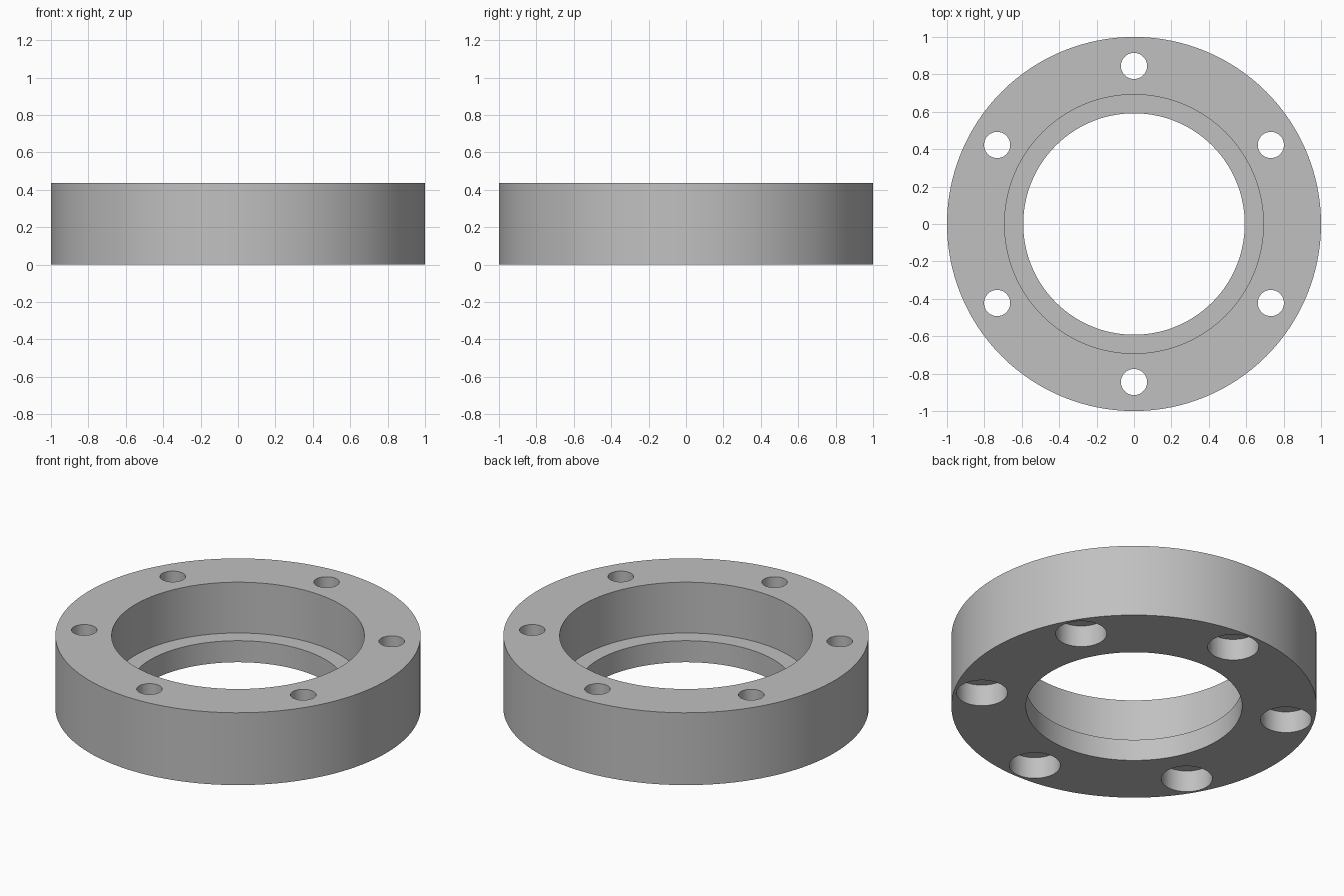
import bpy, bmesh, math

if "Cube" in bpy.data.objects:
    bpy.data.objects.remove(bpy.data.objects["Cube"])

HEIGHT, LEDGE = 0.437, 0.13


def lathe(name, profile, segments, centres=((0, 0),)):
    """Spin a closed (radius, z) profile around a vertical axis at each centre."""
    bm = bmesh.new()
    for cx, cy in centres:
        rings = []
        for r, z in profile:
            if r == 0:
                rings.append([bm.verts.new((cx, cy, z))] * segments)
            else:
                rings.append([bm.verts.new((cx + r * math.cos(2 * math.pi * i / segments),
                                            cy + r * math.sin(2 * math.pi * i / segments), z))
                              for i in range(segments)])
        for k, a in enumerate(rings):
            b = rings[(k + 1) % len(rings)]
            if a[0] is a[1] and b[0] is b[1]:
                continue
            for i in range(segments):
                j = (i + 1) % segments
                bm.faces.new(list(dict.fromkeys((a[i], a[j], b[j], b[i]))))
    bmesh.ops.recalc_face_normals(bm, faces=bm.faces)
    mesh = bpy.data.meshes.new(name)
    bm.to_mesh(mesh)
    bm.free()
    obj = bpy.data.objects.new(name, mesh)
    bpy.context.collection.objects.link(obj)
    return obj


steel = bpy.data.materials.new("grey metal")
steel.diffuse_color = (0.53, 0.53, 0.53, 1)
steel.use_nodes = True
steel.node_tree.nodes["Principled BSDF"].inputs["Base Color"].default_value = steel.diffuse_color

# Flange ring with a wide recess from the top and a narrower through bore
ring = lathe("flange_ring", [(1, 0), (1, HEIGHT), (0.692, HEIGHT), (0.692, LEDGE),
                             (0.592, LEDGE), (0.592, 0)], 128)
ring.data.materials.append(steel)

# Six bolt holes, counterbored from below
centres = [(0.845 * math.cos(math.radians(90 + 60 * k)),
            0.845 * math.sin(math.radians(90 + 60 * k))) for k in range(6)]
cutter = lathe("bolt_hole_cutter", [(0, -0.1), (0.14, -0.1), (0.14, LEDGE), (0.07, LEDGE),
                                    (0.07, HEIGHT + 0.1), (0, HEIGHT + 0.1)], 48, centres)
cutter.data.materials.append(steel)
cutter.hide_render = True

cut = ring.modifiers.new("bolt_holes", 'BOOLEAN')
cut.operation = 'DIFFERENCE'
cut.solver = 'EXACT'
cut.object = cutter
bpy.context.view_layer.objects.active = ring
ring.select_set(True)
bpy.ops.object.modifier_apply(modifier=cut.name)
bpy.data.objects.remove(cutter)

bpy.ops.object.shade_smooth_by_angle(angle=math.radians(30))
